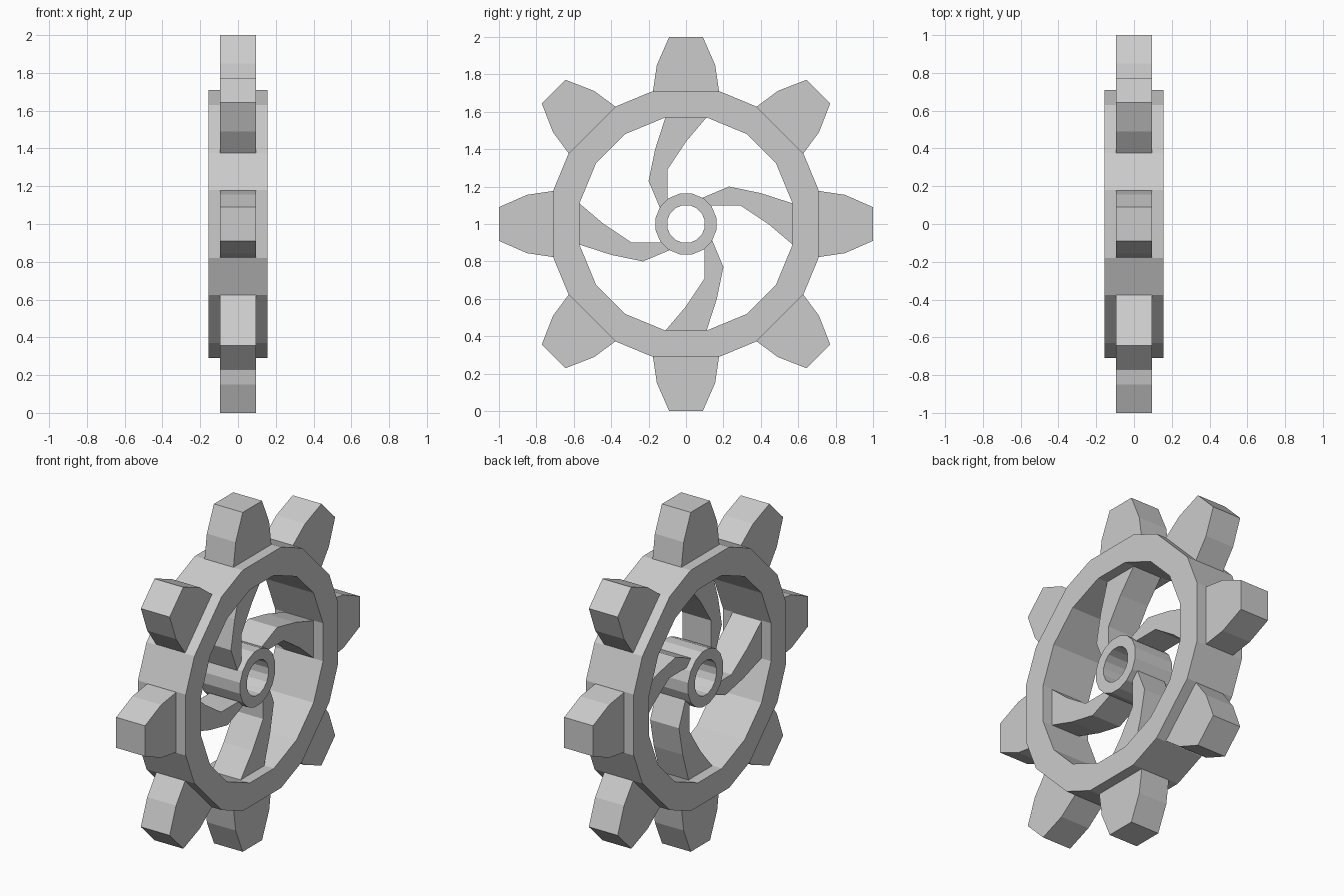
import bpy, bmesh
from math import sin, cos, radians

if "Cube" in bpy.data.objects:
    bpy.data.objects.remove(bpy.data.objects["Cube"])

CENTRE_Z = 1.0


def finish(name, bm):
    bmesh.ops.recalc_face_normals(bm, faces=bm.faces)
    mesh = bpy.data.meshes.new(name)
    bm.to_mesh(mesh)
    bm.free()
    obj = bpy.data.objects.new(name, mesh)
    obj.location.z = CENTRE_Z
    bpy.context.collection.objects.link(obj)
    return obj


def tube(name, outer, inner, half):
    """Hollow prism along x from two matching (y, z) loops."""
    bm = bmesh.new()
    loops = [[bm.verts.new((x, y, z)) for y, z in pts]
             for x, pts in ((-half, outer), (half, outer), (half, inner), (-half, inner))]
    n = len(outer)
    for k in range(4):
        a, b = loops[k], loops[(k + 1) % 4]
        for i in range(n):
            j = (i + 1) % n
            bm.faces.new((a[i], a[j], b[j], b[i]))
    return finish(name, bm)


def plate(name, profile, half, angle):
    """Extrude a (y, z) profile along x, turned about the axle."""
    c, s = cos(radians(angle)), sin(radians(angle))
    pts = [(y * c - z * s, y * s + z * c) for y, z in profile]
    bm = bmesh.new()
    face = bm.faces.new([bm.verts.new((-half, y, z)) for y, z in pts])
    ext = bmesh.ops.extrude_face_region(bm, geom=[face], use_keep_orig=True)
    moved = [v for v in ext["geom"] if isinstance(v, bmesh.types.BMVert)]
    bmesh.ops.translate(bm, verts=moved, vec=(2 * half, 0, 0))
    return finish(name, bm)


def ring_points(radius, offset):
    """16 corners, paired either side of every 45 degrees."""
    angles = [radians(45 * k + d) for k in range(8) for d in (-offset, offset)]
    return [(radius * cos(a), radius * sin(a)) for a in angles]


# Rim and hub
tube("rim", ring_points(0.732, 14.2), ring_points(0.58, 11.1), 0.156)
tube("hub", ring_points(0.166, 11.25), ring_points(0.102, 11.25), 0.128)

# Eight tapered teeth
tooth = [(-0.177, 0.708), (-0.156, 0.85), (-0.09, 1.0),
         (0.09, 1.0), (0.156, 0.85), (0.177, 0.708)]
for k in range(8):
    plate(f"tooth_{k + 1}", tooth, 0.094, 45 * k)

# Four curved spokes
spoke = [(-0.11, 0.57), (-0.165, 0.40), (-0.20, 0.23), (-0.137, 0.08),
         (-0.10, 0.12), (-0.10, 0.29), (0.0, 0.44), (0.11, 0.57)]
for k in range(4):
    plate(f"spoke_{k + 1}", spoke, 0.094, 90 * k)
